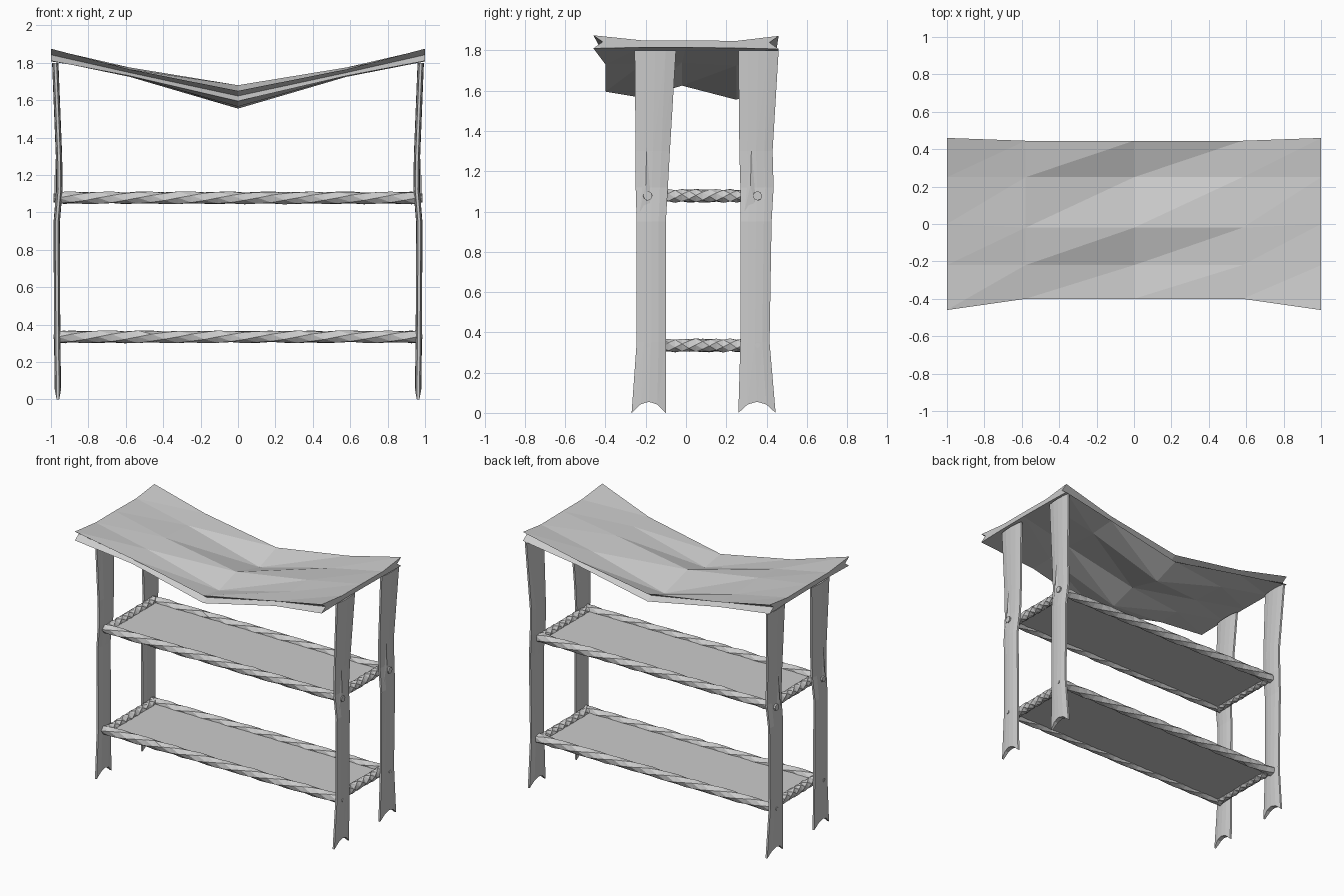
import bpy, bmesh, math, random
from mathutils import Vector

random.seed(4)
scene = bpy.context.scene
if "Cube" in bpy.data.objects:
    bpy.data.objects.remove(bpy.data.objects["Cube"], do_unlink=True)

grey = bpy.data.materials.new("plain_grey")
grey.use_nodes = True
COLOUR = (0.6, 0.6, 0.6, 1)
grey.diffuse_color = COLOUR
grey.node_tree.nodes["Principled BSDF"].inputs["Base Color"].default_value = COLOUR


def finish(bm, name):
    bmesh.ops.recalc_face_normals(bm, faces=bm.faces)
    mesh = bpy.data.meshes.new(name)
    bm.to_mesh(mesh)
    bm.free()
    mesh.materials.append(grey)
    obj = bpy.data.objects.new(name, mesh)
    scene.collection.objects.link(obj)
    return obj


def shell(name, side_a, side_b, notch=0.0):
    """Two facing point grids joined by a rim whose middle can be pulled inward in y."""
    bm = bmesh.new()
    a = [[bm.verts.new(p) for p in row] for row in side_a]
    b = [[bm.verts.new(p) for p in row] for row in side_b]
    rows, cols = len(a), len(a[0])
    for g in (a, b):
        for i in range(rows - 1):
            for j in range(cols - 1):
                bm.faces.new((g[i][j], g[i + 1][j], g[i + 1][j + 1]))
                bm.faces.new((g[i][j], g[i + 1][j + 1], g[i][j + 1]))
    loop = [(0, j) for j in range(cols)] + [(i, cols - 1) for i in range(1, rows)]
    loop += [(rows - 1, j) for j in range(cols - 2, -1, -1)]
    loop += [(i, 0) for i in range(rows - 2, 0, -1)]
    mid = []
    for i, j in loop:
        p = (a[i][j].co + b[i][j].co) / 2
        p.y *= 1 - notch
        mid.append(bm.verts.new(p))
    for k, (i, j) in enumerate(loop):
        m, n = (k + 1) % len(loop), loop[(k + 1) % len(loop)]
        for g in (a, b):
            bm.faces.new((g[i][j], g[n[0]][n[1]], mid[m], mid[k]))
    return finish(bm, name)


def twisted_bar(name, start, end, turns, steps, radius=0.034, sides=5):
    """Faceted rope-like bar from start to end."""
    start, end = Vector(start), Vector(end)
    axis = (end - start).normalized()
    up = Vector((0, 0, 1))
    across = axis.cross(up)
    bm = bmesh.new()
    rings = []
    for s in range(steps + 1):
        t = s / steps
        ring = []
        for k in range(sides):
            ang = math.tau * (k / sides + turns * t)
            r = radius * random.uniform(0.9, 1.04)
            ring.append(bm.verts.new(start.lerp(end, t) + across * (r * math.cos(ang)) + up * (r * math.sin(ang))))
        rings.append(ring)
    for lo, hi in zip(rings, rings[1:]):
        for k in range(sides):
            n = (k + 1) % sides
            bm.faces.new((lo[k], lo[n], hi[k]))
            bm.faces.new((lo[n], hi[n], hi[k]))
    bm.faces.new(rings[0])
    bm.faces.new(rings[-1])
    return finish(bm, name)


def box(name, centre, size):
    bm = bmesh.new()
    bmesh.ops.create_cube(bm, size=1)
    bmesh.ops.scale(bm, vec=size, verts=bm.verts)
    bmesh.ops.translate(bm, vec=centre, verts=bm.verts)
    return finish(bm, name)


# Sagging canopy: rows run front to back, heights given at centre, halfway and end
columns = (-1, -0.58, 0, 0.58, 1)
canopy_rows = [
    # y centre, y end, z centre, z halfway, z end
    (-0.40, -0.46, 1.65, 1.765, 1.875),
    (-0.22, -0.22, 1.62, 1.765, 1.850),
    (-0.02, 0.00, 1.68, 1.775, 1.850),
    (0.25, 0.25, 1.61, 1.760, 1.847),
    (0.445, 0.46, 1.68, 1.775, 1.872),
]
canopy_top, canopy_under = [], []
for yc, ye, zc, zh, ze in canopy_rows:
    top, under = [], []
    for x in columns:
        end, halfway = abs(x) == 1, 0 < abs(x) < 1
        y = ye if end else yc
        z = ze if end else zh if halfway else zc
        thick = 0.065 if end and abs(y) > 0.4 else 0.035 if end or halfway else 0.055
        top.append((x, y, z))
        under.append((x, y, z - thick))
    canopy_top.append(top)
    canopy_under.append(under)
# Rows and columns are swapped so the facet diagonals rise to the back
shell("canopy", list(zip(*canopy_top)), list(zip(*canopy_under)), notch=0.1)

# Plank posts: z, near and far y edge, sideways bend
front_levels = [(0, -0.27, -0.10, -0.004), (0.35, -0.245, -0.10, 0), (0.95, -0.245, -0.10, 0.002),
                (1.12, -0.25, -0.09, -0.012), (1.3, -0.25, -0.08, -0.01), (1.8, -0.255, -0.05, 0.01)]
back_levels = [(0, 0.26, 0.445, -0.004), (0.35, 0.27, 0.415, 0), (0.95, 0.27, 0.425, 0.002),
               (1.12, 0.27, 0.435, -0.012), (1.3, 0.265, 0.43, -0.01), (1.8, 0.26, 0.46, 0.01)]
half_thickness = (0.007, 0.015, 0.017, 0.015, 0.007)
bottom_arch = (0, 0.042, 0.055, 0.042, 0)


def post(name, levels, side):
    outer, inner = [], []
    for n, (z, y0, y1, bend) in enumerate(levels):
        o, i = [], []
        for j in range(5):
            arch = bottom_arch[j] if n == 0 else 0
            y = y0 + (y1 - y0) * j / 4
            x = 0.967 + bend
            o.append((side * (x + half_thickness[j]), y, z + arch))
            i.append((side * (x - half_thickness[j]), y, z + arch))
        outer.append(o)
        inner.append(i)
    shell(name, outer, inner)


# Peg: short rod showing on the outside of a post
def peg(name, x, y, z, radius):
    side = math.copysign(1, x)
    twisted_bar(name, (x - side * 0.03, y, z), (x, y, z), 0, 1, radius, 8)


FRONT_Y, BACK_Y = -0.19, 0.355
SHELVES = (("lower", 0.335), ("upper", 1.078))
for side, label in ((1, "left"), (-1, "right")):
    post("front_post_" + label, front_levels, side)
    post("back_post_" + label, back_levels, side)
    for level, z in SHELVES:
        for row, y in (("front", FRONT_Y), ("back", BACK_Y)):
            size = 0.013 if level == "lower" else 0.024
            peg(f"{level}_{row}_peg_{label}", side * 0.987, y, z, size)

# Splinters lifting from the posts around the upper joint
for side, label in ((1, "left"), (-1, "right")):
    for row, y in (("front", -0.20), ("back", 0.32)):
        bm = bmesh.new()
        x = side * 0.976
        corners = [(x, y - 0.03, 1.0), (x, y + 0.03, 1.0), (x, y + 0.005, 1.32), (x + side * 0.006, y, 1.13)]
        v = [bm.verts.new(c) for c in corners]
        for tri in ((0, 1, 2), (0, 1, 3), (1, 2, 3), (2, 0, 3)):
            bm.faces.new([v[k] for k in tri])
        finish(bm, f"{row}_splinter_{label}")

# Shelves: twisted frame around a thin board
for level, z in SHELVES:
    for row, y in (("front", FRONT_Y), ("back", BACK_Y)):
        twisted_bar(f"{level}_{row}_rail", (-0.96, y, z), (0.96, y, z), 1.8, 27)
    for side, label in ((1, "left"), (-1, "right")):
        x = side * 0.925
        twisted_bar(f"{level}_end_rail_{label}", (x, FRONT_Y, z), (x, BACK_Y, z), 1.4, 16)
    middle = (FRONT_Y + BACK_Y) / 2
    box(f"{level}_shelf_board", (0, middle, z - 0.005), (1.84, BACK_Y - FRONT_Y - 0.02, 0.014))
